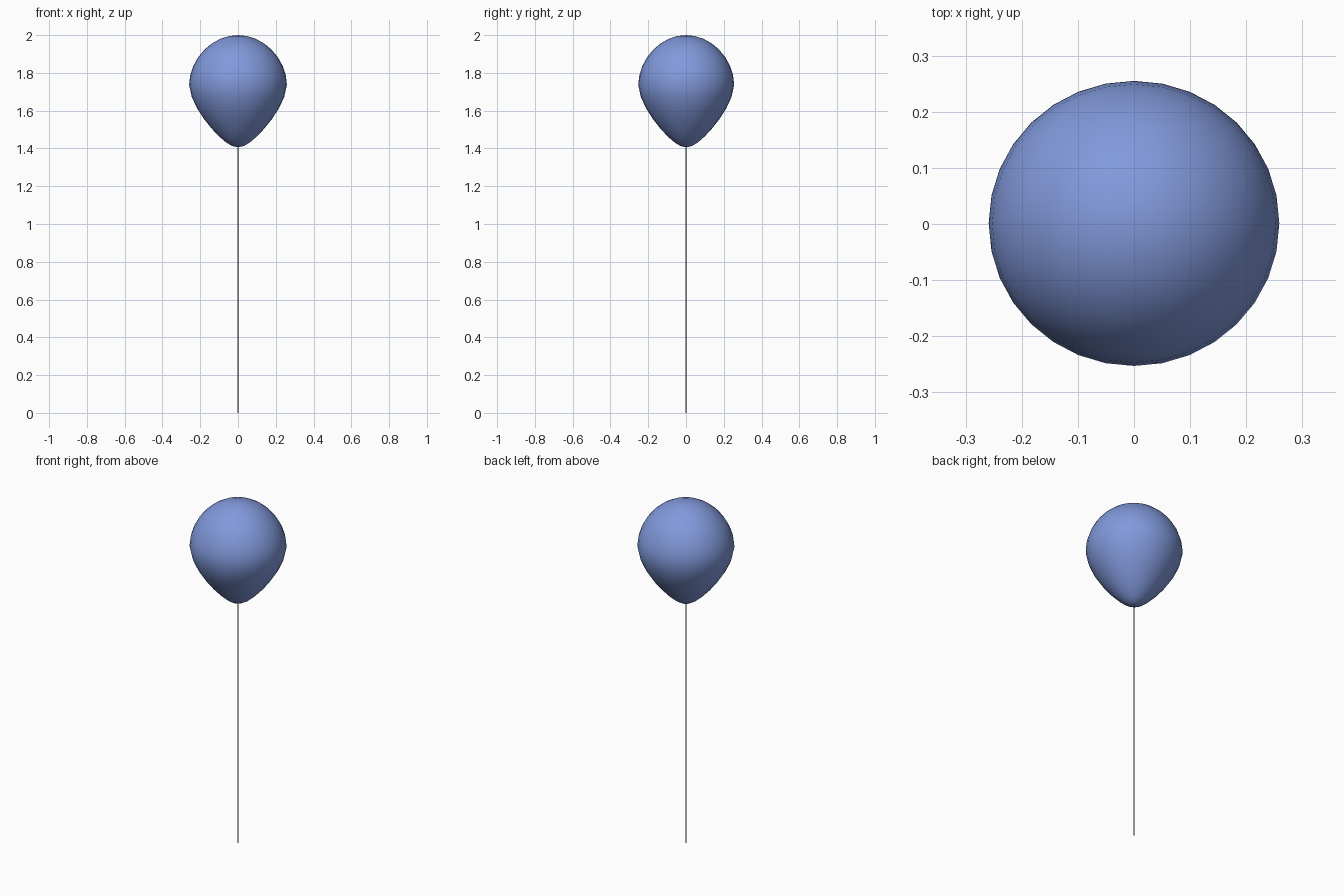
import bpy
import bmesh
import math

if "Cube" in bpy.data.objects:
    bpy.data.objects.remove(bpy.data.objects["Cube"], do_unlink=True)


def make_material(name, colour):
    mat = bpy.data.materials.new(name)
    mat.use_nodes = True
    mat.diffuse_color = colour
    bsdf = next(n for n in mat.node_tree.nodes if n.type == 'BSDF_PRINCIPLED')
    bsdf.inputs["Base Color"].default_value = colour
    bsdf.inputs["Roughness"].default_value = 0.6
    return mat


def make_object(name, bm, mat):
    mesh = bpy.data.meshes.new(name)
    bm.to_mesh(mesh)
    bm.free()
    mesh.materials.append(mat)
    obj = bpy.data.objects.new(name, mesh)
    bpy.context.collection.objects.link(obj)
    for poly in mesh.polygons:
        poly.use_smooth = True
    return obj


blue = make_material("balloon blue", (0.22, 0.32, 0.71, 1))
grey = make_material("string grey", (0.12, 0.12, 0.12, 1))

WIDEST = 1.737   # height of the widest ring
TOP = 2.0
BOTTOM = 1.406

# Balloon: a sphere stretched and smoothly tapered towards the neck
bm = bmesh.new()
bmesh.ops.create_uvsphere(bm, u_segments=32, v_segments=16, radius=1)
for v in bm.verts:
    s = v.co.z
    if s > 0:
        taper, height = 1 - 0.05 * s ** 1.5, TOP - WIDEST
    else:
        taper, height = 1 - 0.42 * (-s) ** 1.5, WIDEST - BOTTOM
    v.co.x *= 0.259 * taper
    v.co.y = v.co.y * 0.254 * taper + 0.001
    v.co.z = WIDEST + s * height
make_object("balloon", bm, blue)

# String: a thin rod hanging from the neck to the floor
bm = bmesh.new()
length = BOTTOM + 0.01
bmesh.ops.create_cone(bm, cap_ends=True, segments=8, radius1=0.003,
                      radius2=0.003, depth=length)
bmesh.ops.translate(bm, verts=bm.verts, vec=(0, 0, length / 2))
string = make_object("string", bm, grey)

# Keep the rod's end caps crisp
bpy.ops.object.select_all(action='DESELECT')
string.select_set(True)
bpy.context.view_layer.objects.active = string
bpy.ops.object.shade_smooth_by_angle(angle=math.radians(50))
